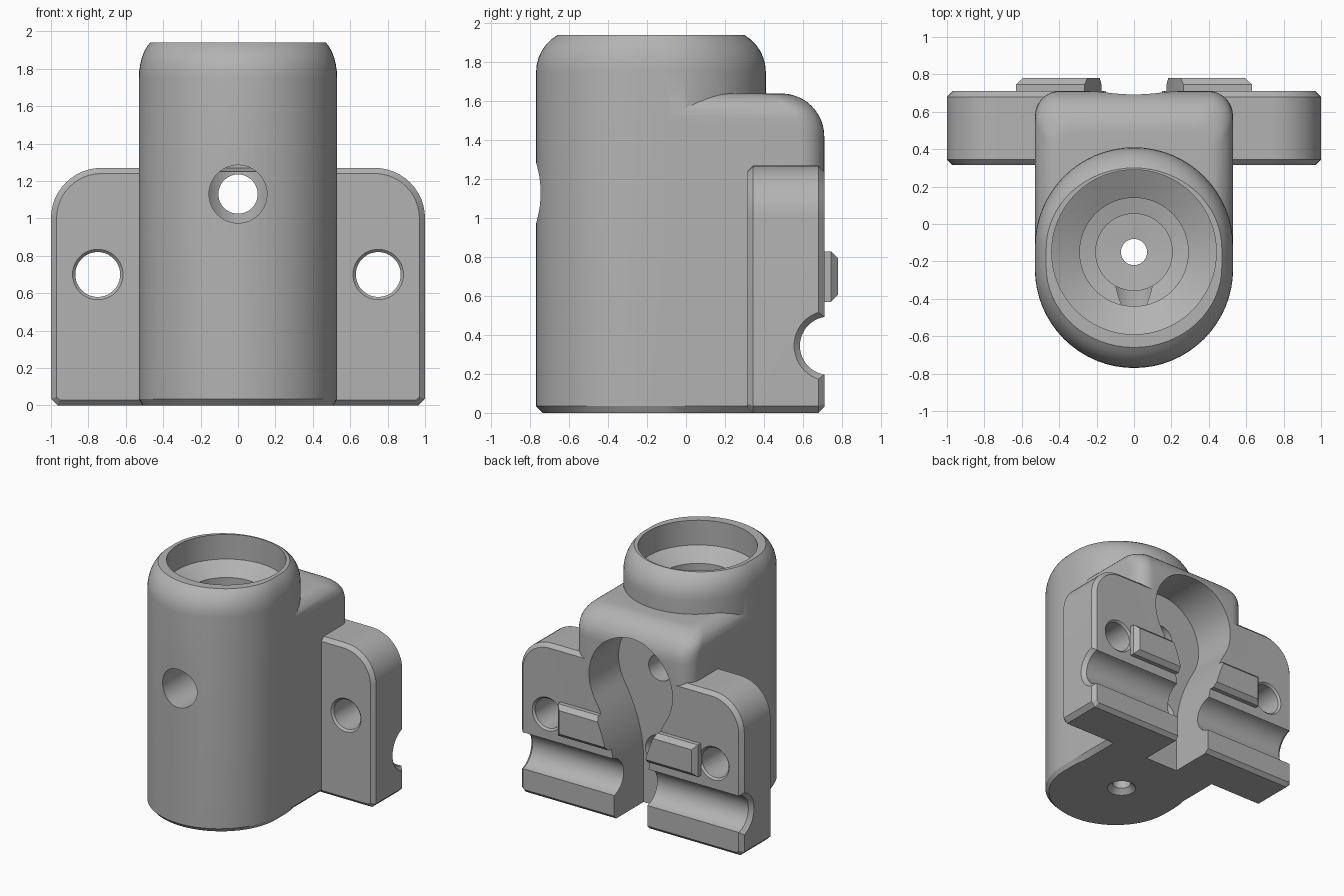
import bpy, bmesh
from math import sin, cos, pi, radians

old = bpy.data.objects.get("Cube")
if old:
    bpy.data.objects.remove(old, do_unlink=True)

grey = bpy.data.materials.new("matte grey")
grey.use_nodes = True
grey.diffuse_color = (0.45, 0.45, 0.45, 1)
grey.node_tree.nodes["Principled BSDF"].inputs["Base Color"].default_value = (0.45, 0.45, 0.45, 1)


def loft(name, rings):
    """Capped skin through rings with equal point counts."""
    bm = bmesh.new()
    loops = [[bm.verts.new(p) for p in ring] for ring in rings]
    n = len(loops[0])
    for a, b in zip(loops, loops[1:]):
        for i in range(n):
            j = (i + 1) % n
            bm.faces.new((a[i], a[j], b[j], b[i]))
    bm.faces.new(loops[0])
    bm.faces.new(loops[-1])
    bmesh.ops.recalc_face_normals(bm, faces=bm.faces[:])
    mesh = bpy.data.meshes.new(name)
    bm.to_mesh(mesh)
    bm.free()
    mesh.materials.append(grey)
    ob = bpy.data.objects.new(name, mesh)
    bpy.context.scene.collection.objects.link(ob)
    return ob


def turned(name, profile, axis, u0, v0, n=48):
    """Round solid along an axis from (radius, position) pairs."""
    def place(u, v, w):
        return {"x": (w, u, v), "y": (u, w, v), "z": (u, v, w)}[axis]
    return loft(name, [[place(u0 + r * cos(2 * pi * i / n), v0 + r * sin(2 * pi * i / n), w)
                        for i in range(n)] for r, w in profile])


def combine(target, tools, operation):
    """Apply booleans one after another and store the resulting mesh."""
    for tool in tools:
        mod = target.modifiers.new("cut", "BOOLEAN")
        mod.operation, mod.object, mod.solver = operation, tool, "MANIFOLD"
        deps = bpy.context.evaluated_depsgraph_get()
        deps.update()
        result = bpy.data.meshes.new_from_object(target.evaluated_get(deps))
        target.modifiers.clear()
        target.data = result


# Main tube: oval column with chamfered foot and rounded shoulder
def oval(z, inset):
    pts = []
    for start, yc in ((pi, -0.06), (0, 0.06)):
        for i in range(33):
            a = start + pi * i / 32
            pts.append((0.53 * cos(a), yc + 0.53 * sin(a)))
    sx, sy = 1 - inset * 0.55 / 0.53, 1 - inset / 0.59
    return [(x * sx, y * sy - 0.18, z) for x, y in pts]


shoulder = [oval(1.75 + 0.22 * sin(radians(t)), 0.22 * (1 - cos(radians(t)))) for t in range(0, 61, 10)]
body = loft("bracket_body", [oval(0, 0.035), oval(0.035, 0)] + shoulder)


# Rear block: rounded back corners, larger round over the back than the sides
def block_ring(z, side, back):
    w, y, r = 0.529 - side, 0.71 - back, 0.13
    half = [(w, -0.18)]
    for k in range(9):
        a = pi / 2 * k / 8
        half.append((w - r + r * cos(a), y - r + r * sin(a)))
    return [(x, y, z) for x, y in half] + [(-x, y, z) for x, y in reversed(half)]


rings = [block_ring(0, 0.035, 0.035), block_ring(0.035, 0, 0)]
for k in range(13):
    z = 1.42 + 0.22 * sin(pi / 2 * k / 12)
    rise = max(0, z - 1.51) / 0.13
    rings.append(block_ring(z, 0.13 * (1 - max(0, 1 - rise * rise) ** 0.5),
                            0.22 * (1 - cos(pi / 2 * k / 12))))
block = loft("rear_block", rings)


# Mounting wings: one plate with rounded top corners and chamfered rims
def plate_ring(y, i):
    half = [(0.965 - i * 0.4, i), (1 - i, 0.035 + i * 0.4)]
    half += [(0.73 + (0.27 - i) * cos(pi * k / 24), 1 + (0.27 - i) * sin(pi * k / 24)) for k in range(13)]
    return [(x, y, z) for x, z in half] + [(-x, y, z) for x, z in reversed(half)]


plate = loft("wing_plate", [plate_ring(0.315, 0.03), plate_ring(0.345, 0),
                            plate_ring(0.68, 0), plate_ring(0.71, 0.03)])
combine(body, [block, plate], "UNION")

# Keyhole pocket in the back
side = [(0.15, -0.1)]
for k in range(11):
    t = k / 10
    side.append((0.15 + 0.175 * t * t, 0.35 + 0.592 * t))
side += [(0.375 * cos(radians(a)), 1.13 + 0.375 * sin(radians(a))) for a in range(-24, 90, 6)]
outline = side + [(0, 1.505)] + [(-x, z) for x, z in reversed(side)]
pocket = loft("pocket_cutter", [[(x, y, z) for x, z in outline] for y in (0.33, 1)])

# Stepped bore, pin holes, cross groove and bolt holes
cutters = [
    pocket,
    turned("bore_cutter", [(0.44, 2.1), (0.44, 1.74), (0.29, 1.66), (0.29, 1.27),
                           (0.205, 1.25), (0.205, 0.2), (0.07, 0.19), (0.07, 0.04),
                           (0.12, -0.01)], "z", 0, -0.15, 64),
    turned("front_hole_cutter", [(0.155, -0.9), (0.155, -0.16)], "y", 0, 1.13),
    turned("back_hole_cutter", [(0.105, -0.14), (0.105, 0.4)], "y", 0, 1.13),
    turned("lower_hole_cutter", [(0.11, -0.13), (0.11, 0.3), (0.14, 0.34)], "y", 0, 0.45),
    turned("groove_cutter", [(0.2, -1.02), (0.15, -0.97), (0.15, 0.97), (0.2, 1.02)], "x", 0.735, 0.345),
]
for s in (-1, 1):
    cutters.append(turned("bolt_hole_cutter", [(0.145, 0.305), (0.12, 0.33), (0.12, 0.695), (0.145, 0.72)],
                          "y", s * 0.75, 0.7))
combine(body, cutters, "DIFFERENCE")

# Clamping ridges beside the pocket
parts = [body]
for s, label in ((-1, "right"), (1, "left")):
    rings = []
    for y, i in ((0.7, 0), (0.745, 0), (0.78, 0.035)):
        corners = ((0.1, 0.57 + i), (0.63 - i, 0.57 + i), (0.63 - i, 0.83 - i), (0.1, 0.83 - i))
        rings.append([(s * x, y, z) for x, z in corners])
    ridge = loft("clamp_ridge_" + label, rings)
    combine(ridge, [pocket], "DIFFERENCE")
    parts.append(ridge)

# Smooth the round surfaces, keep the chamfers crisp, drop the cutters
bpy.ops.object.select_all(action="DESELECT")
for ob in parts:
    ob.select_set(True)
bpy.context.view_layer.objects.active = body
bpy.ops.object.shade_smooth_by_angle(angle=radians(28))
for ob in [block, plate] + cutters:
    bpy.data.objects.remove(ob, do_unlink=True)
